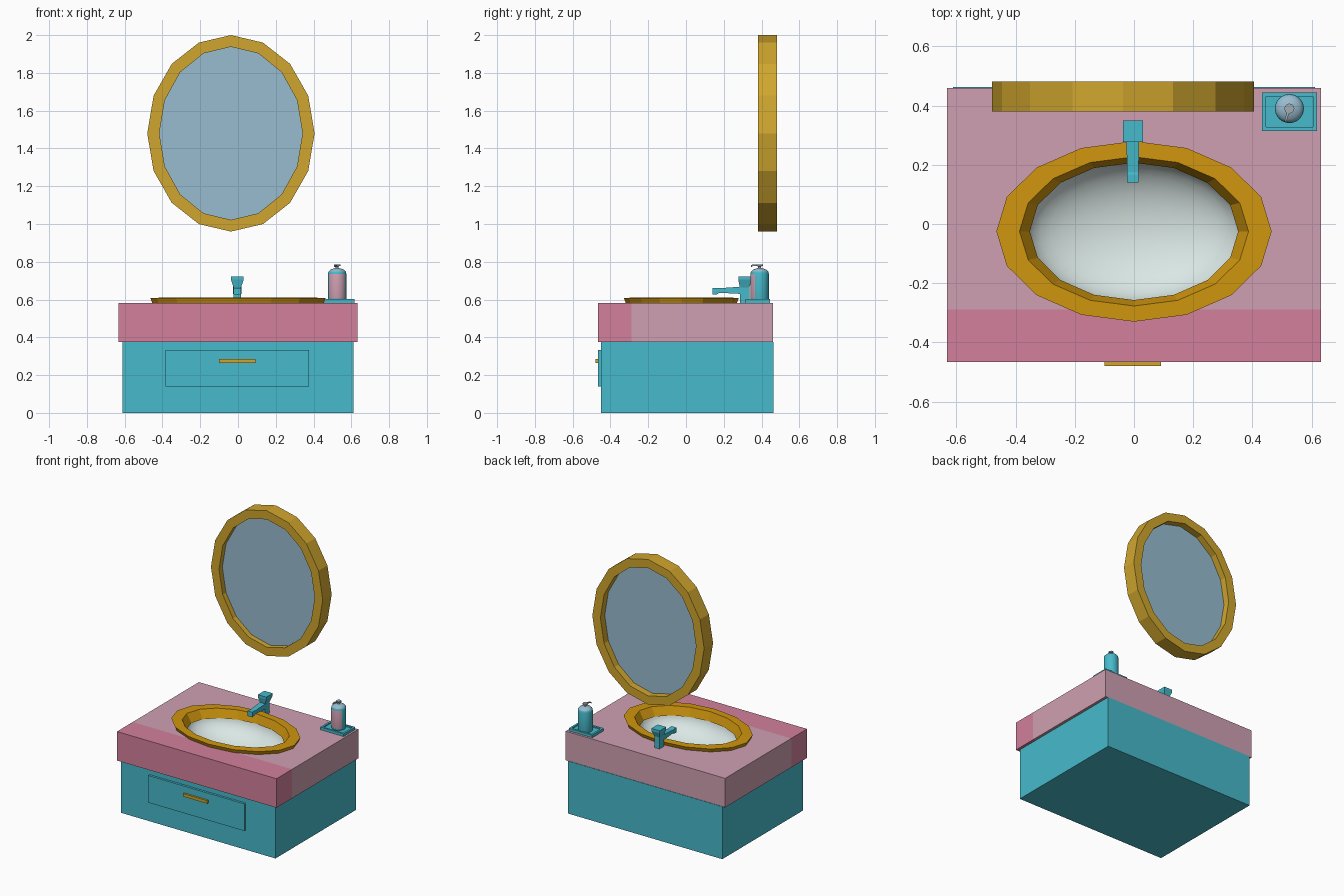
import bpy, bmesh, math
from mathutils import Vector

if "Cube" in bpy.data.objects:
    bpy.data.objects.remove(bpy.data.objects["Cube"])


def material(name, r, g, b):
    m = bpy.data.materials.new(name)
    lin = [(c / 255 / 12.92) if c < 11 else ((c / 255 + 0.055) / 1.055) ** 2.4 for c in (r, g, b)]
    m.diffuse_color = (*lin, 1)
    m.use_nodes = True
    m.node_tree.nodes["Principled BSDF"].inputs["Base Color"].default_value = m.diffuse_color
    return m


TEAL = material("teal", 71, 186, 203)
PINK = material("light pink", 208, 160, 178)
ROSE = material("deep rose", 210, 128, 156)
GOLD = material("gold", 208, 166, 46)
AMBER = material("amber", 208, 150, 14)
GLASS = material("mirror blue", 152, 188, 208)
WHITE = material("porcelain", 222, 236, 233)
STEEL = material("steel grey", 160, 172, 178)


def add(name, bm, *mats, smooth=False):
    bmesh.ops.recalc_face_normals(bm, faces=bm.faces)
    me = bpy.data.meshes.new(name)
    bm.to_mesh(me)
    bm.free()
    for m in mats:
        me.materials.append(m)
    ob = bpy.data.objects.new(name, me)
    bpy.context.collection.objects.link(ob)
    if smooth:
        bpy.ops.object.select_all(action='DESELECT')
        bpy.context.view_layer.objects.active = ob
        ob.select_set(True)
        bpy.ops.object.shade_smooth_by_angle(angle=math.radians(40))
    return ob


def loft(rings, n, center=(0, 0), axis='z', closed=False, caps=(True, True), phase=0.0):
    """Stack of ellipses (rx, ry, height) along z or y."""
    bm = bmesh.new()
    loops = []
    for rx, ry, h in rings:
        loop = []
        for i in range(n):
            a = 2 * math.pi * i / n + phase
            u, v = center[0] + rx * math.cos(a), center[1] + ry * math.sin(a)
            loop.append(bm.verts.new((u, v, h) if axis == 'z' else (u, h, v)))
        loops.append(loop)
    pairs = list(zip(loops, loops[1:])) + ([(loops[-1], loops[0])] if closed else [])
    for a, b in pairs:
        for i in range(n):
            j = (i + 1) % n
            bm.faces.new((a[i], a[j], b[j], b[i]))
    if not closed:
        if caps[0]:
            bm.faces.new(loops[0])
        if caps[1]:
            bm.faces.new(loops[-1])
    return bm


def frusta(sections, axis='z'):
    """Stack of rectangles (u0, u1, v0, v1, h) along z (u=x, v=y) or y (u=x, v=z)."""
    bm = bmesh.new()
    loops = []
    for u0, u1, v0, v1, h in sections:
        pts = [(u0, v0), (u1, v0), (u1, v1), (u0, v1)]
        loops.append([bm.verts.new((u, v, h) if axis == 'z' else (u, h, v)) for u, v in pts])
    for a, b in zip(loops, loops[1:]):
        for i in range(4):
            j = (i + 1) % 4
            bm.faces.new((a[i], a[j], b[j], b[i]))
    bm.faces.new(loops[0])
    bm.faces.new(loops[-1])
    return bm


def box(x0, x1, y0, y1, z0, z1):
    return frusta([(x0, x1, y0, y1, z0), (x0, x1, y0, y1, z1)])


# Cabinet, drawer and handle
add("cabinet", box(-0.612, 0.612, -0.45, 0.463, 0, 0.376), TEAL)
add("drawer_front", box(-0.385, 0.376, -0.466, -0.449, 0.14, 0.334), TEAL)
add("drawer_handle", box(-0.1, 0.092, -0.48, -0.465, 0.265, 0.286), GOLD)

# Countertop with an oval opening, front strip in deeper colour
SINK = (0, -0.025)
counter = add("countertop", box(-0.632, 0.632, -0.467, 0.46, 0.375, 0.583), PINK, ROSE)
cutter = add("opening_cutter", loft([(0.41, 0.262, 0.3), (0.41, 0.262, 0.7)], 16, SINK), PINK)
cutter.hide_render = True
mod = counter.modifiers.new("opening", 'BOOLEAN')
mod.operation, mod.object, mod.solver = 'DIFFERENCE', cutter, 'EXACT'
bpy.context.view_layer.objects.active = counter
bpy.ops.object.modifier_apply(modifier=mod.name)
bpy.data.objects.remove(cutter)
bm = bmesh.new()
bm.from_mesh(counter.data)
bmesh.ops.bisect_plane(bm, geom=bm.verts[:] + bm.edges[:] + bm.faces[:],
                       plane_co=(0, -0.289, 0), plane_no=(0, 1, 0))
for f in bm.faces:
    f.material_index = 1 if f.calc_center_median().y < -0.289 else 0
bm.to_mesh(counter.data)
bm.free()

# Sink rim and bowl
add("sink_rim", loft([(0.452, 0.292, 0.578), (0.465, 0.305, 0.609), (0.387, 0.252, 0.61),
                      (0.352, 0.232, 0.55), (0.4, 0.26, 0.55)], 16, SINK, closed=True), AMBER)
bowl = []
for k in range(10):
    t = k / 9 * math.radians(86)
    bowl.append((0.362 * math.cos(t), 0.24 * math.cos(t), 0.565 - 0.155 * math.sin(t)))
b = add("sink_bowl", loft(bowl, 32, SINK, caps=(False, True)), WHITE, smooth=True)
b.data.flip_normals()

# Faucet: flared post and spout
add("faucet_post", frusta([(-0.024, 0.016, 0.285, 0.335, 0.58), (-0.024, 0.016, 0.285, 0.335, 0.665),
                           (-0.037, 0.03, 0.277, 0.35, 0.705), (-0.037, 0.03, 0.277, 0.35, 0.722)]), TEAL)
add("faucet_spout", frusta([(-0.023, 0.015, 0.626, 0.662, 0.14), (-0.023, 0.015, 0.628, 0.662, 0.165),
                            (-0.023, 0.015, 0.636, 0.66, 0.175), (-0.026, 0.018, 0.63, 0.668, 0.29)],
                           axis='y'), TEAL)

# Soap tray with a raised lip
add("soap_tray", frusta([(0.432, 0.618, 0.314, 0.444, 0.582), (0.432, 0.618, 0.314, 0.444, 0.602),
                         (0.446, 0.604, 0.328, 0.430, 0.602), (0.446, 0.604, 0.328, 0.430, 0.594)]), TEAL)

# Soap bottle: label on the front, pale shoulder on top
C = (0.525, 0.39)
prof = [(0.046, 0.594), (0.049, 0.606), (0.049, 0.735), (0.046, 0.748), (0.036, 0.758), (0.02, 0.764), (0.012, 0.766)]
bm = loft([(r, r, z) for r, z in prof], 24, C)
bm.normal_update()
for f in bm.faces:
    c = f.calc_center_median()
    if c.z > 0.74:
        f.material_index = 2 if c.z > 0.75 else 0
    elif 0.606 < c.z < 0.735 and c.y < 0.365:
        f.material_index = 1
add("soap_bottle", bm, TEAL, PINK, GLASS, smooth=True)

# Pump stem, cap and nozzle
add("pump_stem", loft([(0.008, 0.008, 0.76), (0.008, 0.008, 0.776), (0.017, 0.017, 0.777),
                       (0.017, 0.017, 0.786)], 12, C), STEEL)
d = Vector((-0.3, -0.95, 0)).normalized()
s = Vector((-d.y, d.x, 0)) * 0.004
bm = bmesh.new()
loops = []
for dist, z0, z1 in ((0, 0.778, 0.786), (0.04, 0.778, 0.785), (0.047, 0.772, 0.781)):
    p = Vector((C[0], C[1], 0)) + d * dist
    loops.append([bm.verts.new(q) for q in (p - s + Vector((0, 0, z0)), p + s + Vector((0, 0, z0)),
                                            p + s + Vector((0, 0, z1)), p - s + Vector((0, 0, z1)))])
for a, b in zip(loops, loops[1:]):
    for i in range(4):
        j = (i + 1) % 4
        bm.faces.new((a[i], a[j], b[j], b[i]))
bm.faces.new(loops[0])
bm.faces.new(loops[-1])
add("pump_nozzle", bm, STEEL)

# Oval mirror: frame ring and glass plate
M = (-0.0375, 1.48)
add("mirror_frame", loft([(0.443, 0.52, 0.38), (0.443, 0.52, 0.481), (0.379, 0.458, 0.481),
                          (0.379, 0.458, 0.38)], 16, M, axis='y', closed=True), GOLD)
add("mirror_glass", loft([(0.381, 0.46, 0.418), (0.381, 0.46, 0.432)], 16, M, axis='y'), GLASS)
